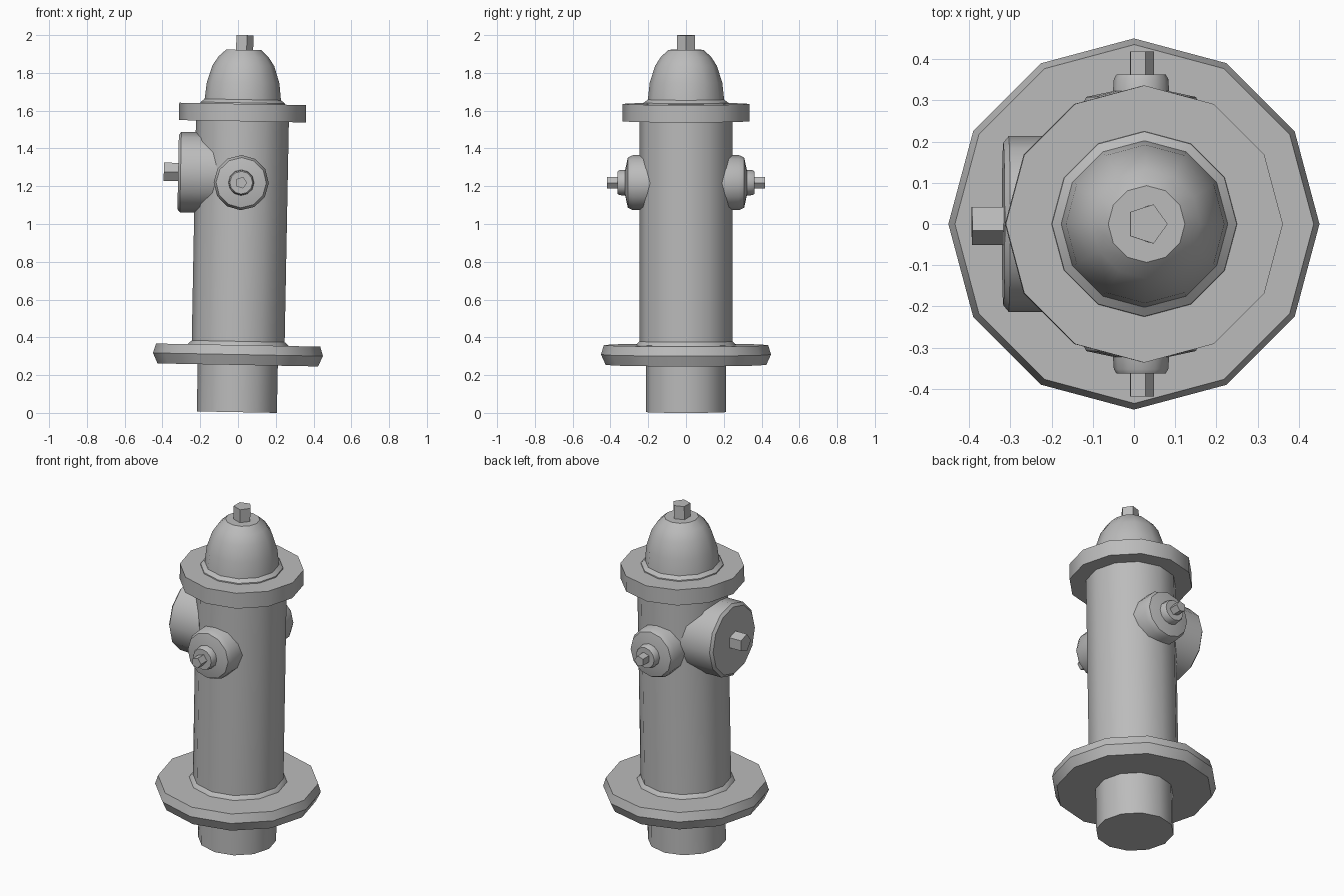
import bpy, bmesh, math
from mathutils import Matrix

cube = bpy.data.objects.get("Cube")
if cube:
    bpy.data.objects.remove(cube, do_unlink=True)

grey = bpy.data.materials.new("plain_grey")
grey.use_nodes = True
grey.diffuse_color = (0.5, 0.5, 0.5, 1)
grey.node_tree.nodes["Principled BSDF"].inputs["Base Color"].default_value = (0.5, 0.5, 0.5, 1)

# The whole hydrant leans slightly towards its left
LEAN = Matrix.Translation((-0.006, 0, 0.004)) @ Matrix.Rotation(0.019, 4, 'Y')


def lathe(name, profile, place=Matrix(), sides=12):
    """Spin (radius, height) points about local z and cap both ends."""
    bm = bmesh.new()
    rings = []
    for r, h in profile:
        rings.append([bm.verts.new((r * math.cos(2 * math.pi * i / sides),
                                    r * math.sin(2 * math.pi * i / sides), h))
                      for i in range(sides)])
    for low, high in zip(rings, rings[1:]):
        for i in range(sides):
            j = (i + 1) % sides
            bm.faces.new((low[i], low[j], high[j], high[i]))
    bm.faces.new(rings[0][::-1])
    bm.faces.new(rings[-1])
    bm.transform(LEAN @ place)
    mesh = bpy.data.meshes.new(name)
    bm.to_mesh(mesh)
    bm.free()
    mesh.materials.append(grey)
    obj = bpy.data.objects.new(name, mesh)
    bpy.context.collection.objects.link(obj)
    bpy.ops.object.select_all(action='DESELECT')
    bpy.context.view_layer.objects.active = obj
    obj.select_set(True)
    bpy.ops.object.shade_smooth_by_angle(angle=math.radians(32))
    return obj


# Upright parts, from the ground up
lathe("ground_pipe", [(0.212, 0), (0.212, 0.26)])
lathe("base_flange", [(0.425, 0.25), (0.45, 0.305), (0.435, 0.355)])
lathe("barrel", [(0.268, 0.35), (0.265, 0.358), (0.246, 0.375), (0.246, 1.55)])
lathe("top_flange", [(0.336, 1.54), (0.336, 1.632)])
lathe("bonnet", [(0.226, 1.625), (0.224, 1.638), (0.202, 1.655), (0.192, 1.745),
                 (0.163, 1.835), (0.132, 1.882), (0.093, 1.918)])
lathe("bonnet_nut", [(0.05, 1.9), (0.05, 1.996)], sides=5)

# Two small outlets, front and back
for side, turn in (("front", 90), ("back", -90)):
    place = Matrix.Translation((0, 0, 1.215)) @ Matrix.Rotation(math.radians(turn), 4, 'X')
    lathe(side + "_outlet", [(0.146, 0.15), (0.146, 0.28), (0.133, 0.308), (0.068, 0.322)], place)
    lathe(side + "_outlet_stub", [(0.069, 0.31), (0.066, 0.352), (0.06, 0.362)], place)
    lathe(side + "_outlet_nut", [(0.032, 0.35), (0.032, 0.418)], place, sides=5)

# Large outlet on the right
place = (Matrix.Translation((0, 0, 1.265)) @ Matrix.Rotation(math.radians(-90), 4, 'Z')
         @ Matrix.Rotation(math.radians(90), 4, 'X'))
lathe("large_outlet", [(0.213, 0.08), (0.213, 0.322), (0.197, 0.335)], place)
lathe("large_outlet_nut", [(0.051, 0.32), (0.051, 0.411)], place, sides=5)
